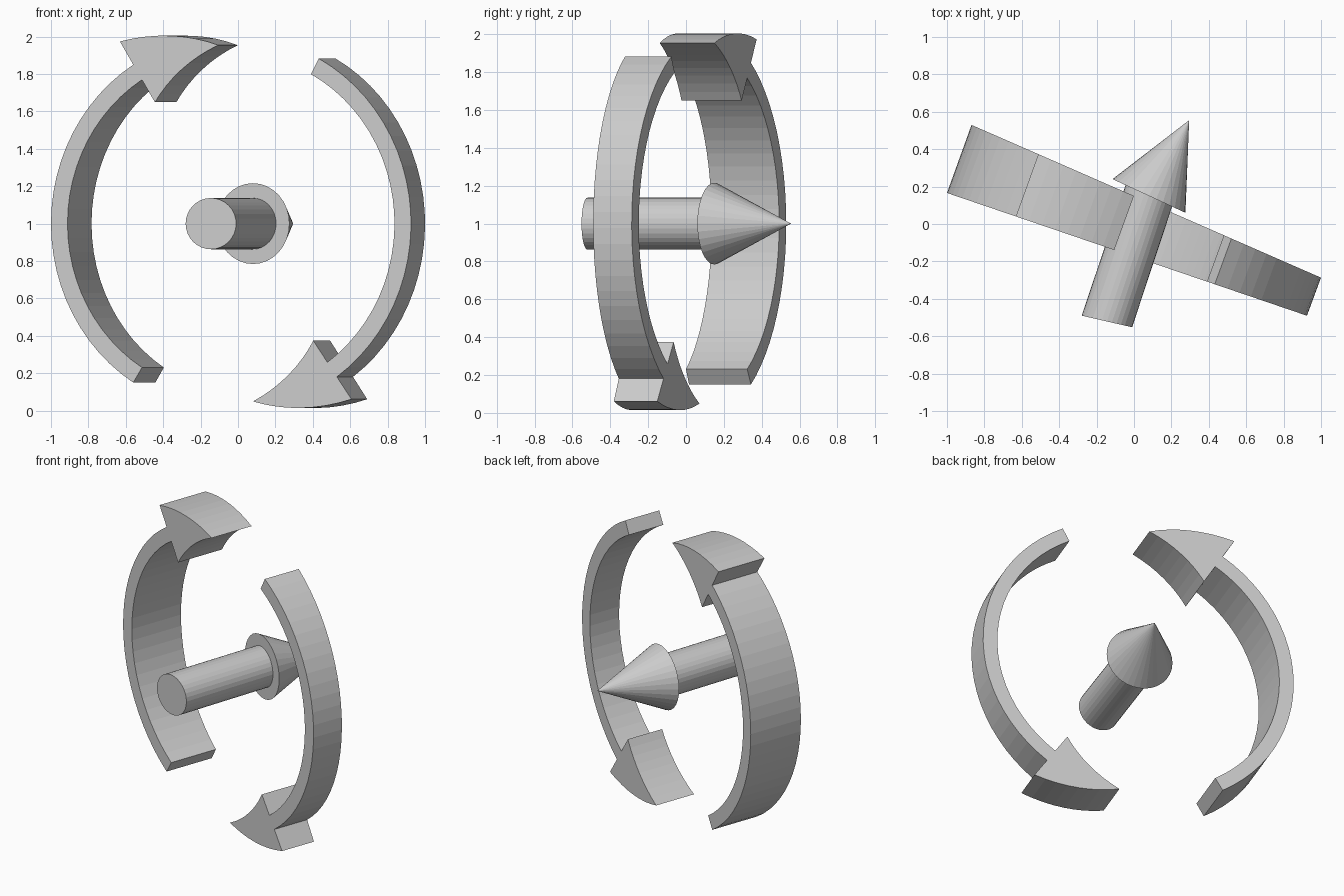
import bpy, bmesh, math
from mathutils import Vector

if "Cube" in bpy.data.objects:
    bpy.data.objects.remove(bpy.data.objects["Cube"])

grey = bpy.data.materials.new("plain grey")
grey.diffuse_color = (0.6, 0.6, 0.6, 1)
grey.use_nodes = True
grey.node_tree.nodes["Principled BSDF"].inputs["Base Color"].default_value = grey.diffuse_color


def finish(name, bm):
    bmesh.ops.recalc_face_normals(bm, faces=bm.faces)
    me = bpy.data.meshes.new(name)
    bm.to_mesh(me)
    bm.free()
    me.materials.append(grey)
    ob = bpy.data.objects.new(name, me)
    bpy.context.collection.objects.link(ob)
    return ob


def ring(bm, centre, side, rz, n=32):
    """Elliptical ring spanned by a sideways vector and z."""
    c, u = Vector(centre), Vector(side)
    return [bm.verts.new(c + u * math.cos(2 * math.pi * i / n)
                         + Vector((0, 0, rz * math.sin(2 * math.pi * i / n)))) for i in range(n)]


def bridge(bm, a, b):
    n = len(a)
    for i in range(n):
        j = (i + 1) % n
        bm.faces.new((a[i], a[j], b[j], b[i]))


# Straight arrow: shaft
bm = bmesh.new()
tail = ring(bm, (-0.145, -0.521, 1), (0.135, -0.031, 0), 0.137)
head = ring(bm, (0.086, 0.17, 1), (0.125, -0.055, 0), 0.137)
bridge(bm, tail, head)
bm.faces.new(tail)
bm.faces.new(head)
finish("axis_shaft", bm)

# Straight arrow: leaning cone tip
bm = bmesh.new()
base = ring(bm, (0.08, 0.15, 1), (0.195, -0.09, 0), 0.216)
tip = bm.verts.new((0.295, 0.555, 1))
for i in range(len(base)):
    bm.faces.new((base[i], base[(i + 1) % len(base)], tip))
bm.faces.new(base)
finish("axis_tip", bm)


def front_back(x, z):
    """Matching points on the front plane and the converging back plane."""
    xb = (x + 0.105) / 1.03
    return (x, -0.175 - 0.341 * x, z), (xb, 0.15 - 0.437 * xb, z)


def band(name, cx, sign, start, end, inner, outer, n):
    """Curved slab; inner/outer give the radius at t = 0..1 along the arc."""
    bm = bmesh.new()
    sections = []
    for i in range(n + 1):
        t = i / n
        a = math.radians(start + (end - start) * t)
        sec = []
        for r in (inner(t), outer(t)):
            sec.append(front_back(cx + sign * 0.93 * r * math.cos(a),
                                  1 - sign * r * math.sin(a)))
        (fi, bi), (fo, bo) = sec
        sections.append([bm.verts.new(p) for p in (fi, fo, bo, bi)])
    for a, b in zip(sections, sections[1:]):
        bridge(bm, a, b)
    bm.faces.new(sections[0])
    bm.faces.new(sections[-1])
    bmesh.ops.remove_doubles(bm, verts=bm.verts, dist=1e-5)
    return finish(name, bm)


# Two curved arrows around the axis, each a band and a tapering head
for side, cx, sign, start, base_a, tip_a in (("left", -0.07, -1, -58.2, 58.2, 87.7),
                                             ("right", -0.005, 1, -62, 55, 84.5)):
    band(side + "_arc", cx, sign, start, base_a, lambda t: 0.905, lambda t: 1.0, 24)
    band(side + "_arrowhead", cx, sign, base_a, tip_a,
         lambda t: 0.955 - 0.191 * (1 - t), lambda t: 0.955 + 0.191 * (1 - t), 8)
